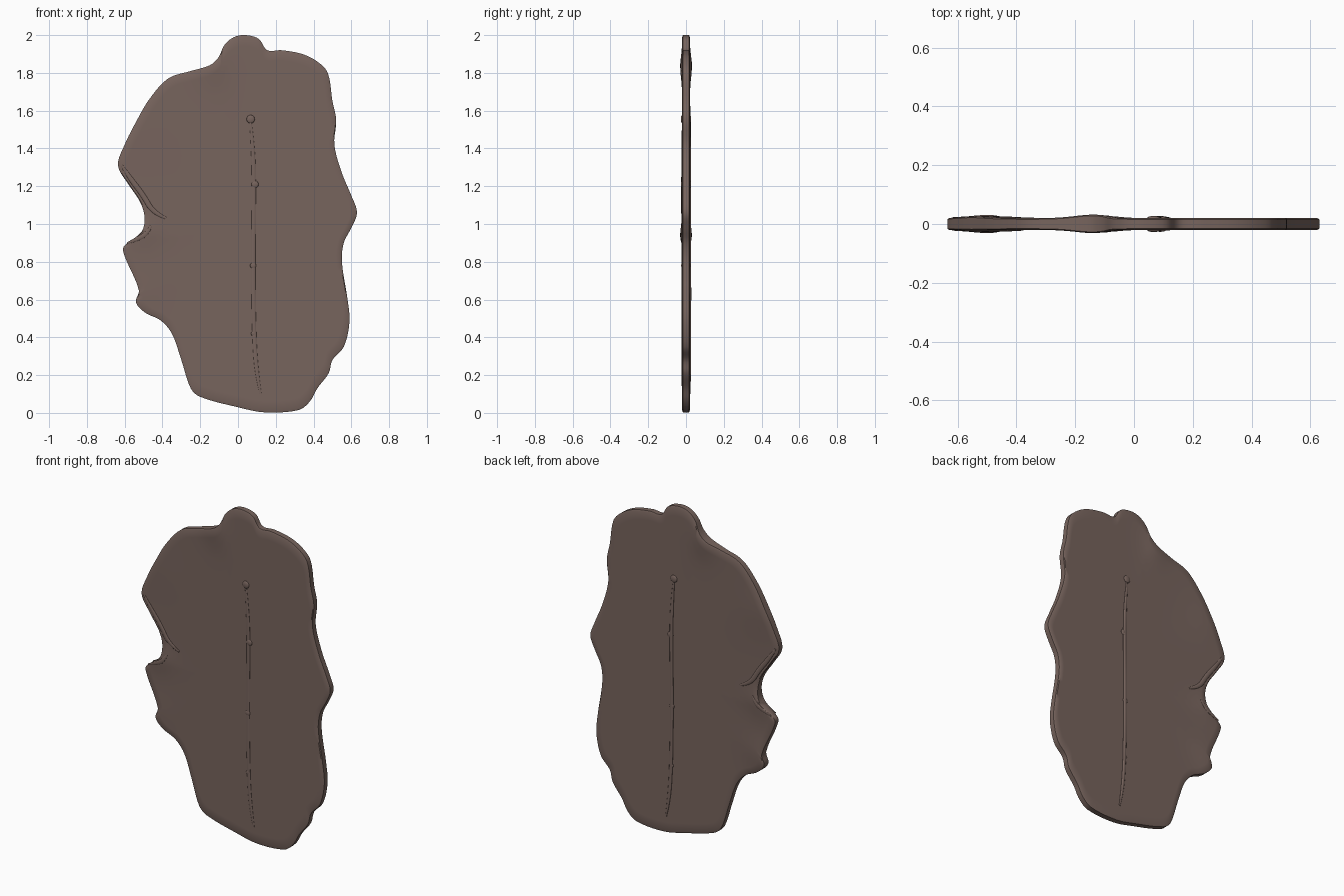
import bpy
import bmesh
import math
from mathutils import Vector
from mathutils.geometry import interpolate_bezier

default_cube = bpy.data.objects.get("Cube")
if default_cube:
    bpy.data.objects.remove(default_cube, do_unlink=True)

# One dull brown for everything
brown = bpy.data.materials.new("dull brown")
brown.use_nodes = True
colour = (.185, .128, .11, 1)
brown.diffuse_color = colour
brown.node_tree.nodes["Principled BSDF"].inputs["Base Color"].default_value = colour

# Outline of the slab in x and z, clockwise from the top tab
outline = [
    (.04, 2), (.11, 1.98), (.155, 1.92), (.23, 1.92), (.34, 1.9), (.42, 1.86),
    (.475, 1.8), (.5, 1.65), (.52, 1.55), (.51, 1.42), (.55, 1.27), (.6, 1.15),
    (.63, 1.06), (.6, .98), (.56, .9), (.55, .8), (.58, .6), (.59, .48),
    (.56, .35), (.5, .28), (.48, .21), (.42, .13), (.38, .06), (.32, .015),
    (.14, .003), (0, .03), (-.2, .085), (-.25, .13), (-.3, .28), (-.35, .42),
    (-.41, .49), (-.49, .53), (-.54, .585), (-.525, .65), (-.6, .83),
    (-.605, .88), (-.51, .96), (-.495, 1.04), (-.52, 1.12), (-.58, 1.21),
    (-.635, 1.31), (-.6, 1.42), (-.54, 1.54), (-.47, 1.66), (-.37, 1.77),
    (-.25, 1.81), (-.15, 1.84), (-.105, 1.88), (-.07, 1.95), (-.02, 1.99),
]


def smooth_loop(points, steps=5):
    """Round a closed loop by passing a smooth curve through its points."""
    points = [Vector((x, 0, z)) for x, z in points]
    count = len(points)
    result = []
    for i, start in enumerate(points):
        before, end, after = points[i - 1], points[(i + 1) % count], points[(i + 2) % count]
        reach = (end - start).length / 3
        first = start + (end - before).normalized() * reach
        second = end - (after - start).normalized() * reach
        result += interpolate_bezier(start, first, second, end, steps + 1)[:-1]
    return result


# Places where the slab swells: x, z, radius, front amount, back amount
swellings = [
    (-.14, 1.84, .09, .011, .012),
    (-.5, .95, .08, .008, .008),
    (-.52, .63, .1, .003, .009),
    (-.52, 1.5, .14, .002, .006),
]


def face_height(x, z, side):
    """Distance of the front (side -1) or back (side 1) from the mid plane."""
    height = .02
    for cx, cz, radius, front, back in swellings:
        falloff = math.exp(-((x - cx) ** 2 + (z - cz) ** 2) / radius ** 2)
        height += falloff * (front if side < 0 else back)
    return height


def finish(obj):
    obj.data.materials.append(brown)
    bpy.ops.object.select_all(action="DESELECT")
    obj.select_set(True)
    bpy.context.view_layer.objects.active = obj
    if obj.type != "MESH":
        bpy.ops.object.convert(target="MESH")
    bpy.ops.object.shade_smooth_by_angle(angle=math.radians(40))


def make_slab():
    """Rings shrinking to the middle on both sides, joined around the rim."""
    rim = smooth_loop(outline)
    centre = Vector((.04, 0, 1))
    scales = [.1, .25, .4, .55, .7, .8, .88, .94, .99, 1]
    bm = bmesh.new()

    def ring(scale, side):
        verts = []
        for point in rim:
            p = centre.lerp(point, scale)
            drop = .004 if scale == 1 else 0
            p.y = side * (face_height(p.x, p.z, side) - drop)
            verts.append(bm.verts.new(p))
        return verts

    rings = [ring(s, -1) for s in scales] + [ring(s, 1) for s in reversed(scales)]
    for inner, outer in zip(rings, rings[1:]):
        for i in range(len(rim)):
            bm.faces.new((inner[i - 1], inner[i], outer[i], outer[i - 1]))
    bm.faces.new(rings[0])
    bm.faces.new(rings[-1])
    bmesh.ops.recalc_face_normals(bm, faces=bm.faces)
    mesh = bpy.data.meshes.new("slab")
    bm.to_mesh(mesh)
    bm.free()
    slab = bpy.data.objects.new("slab", mesh)
    bpy.context.collection.objects.link(slab)
    finish(slab)


def make_ridge(name, points, side, width, height):
    """A low ridge with thin ends, lying half sunk on one face."""
    curve = bpy.data.curves.new(name, "CURVE")
    curve.dimensions = "3D"
    curve.bevel_depth = 1
    curve.bevel_resolution = 3
    curve.use_fill_caps = True
    spline = curve.splines.new("NURBS")
    spline.points.add(len(points) - 1)
    spline.use_endpoint_u = True
    spline.order_u = 3
    for i, (x, z) in enumerate(points):
        # Depth is stretched here and flattened again by the object scale
        y = side * face_height(x, z, side) * width / height
        spline.points[i].co = (x, y, z, 1)
        spline.points[i].radius = width * (.4 if i in (0, len(points) - 1) else 1)
    obj = bpy.data.objects.new(name, curve)
    obj.scale.y = height / width
    bpy.context.collection.objects.link(obj)
    finish(obj)


def make_knot(name, x, z, side, size):
    """A small flattened bump on the midrib."""
    y = side * face_height(x, z, side)
    bpy.ops.mesh.primitive_uv_sphere_add(segments=16, ring_count=8, radius=size,
                                         location=(x, y, z))
    knot = bpy.context.object
    knot.name = name
    knot.scale.y = .35
    finish(knot)


make_slab()

midrib = [(.065, 1.56), (.08, 1.4), (.085, 1.2), (.08, .8), (.085, .4), (.1, .2), (.12, .1)]
fold = [(-.615, 1.31), (-.57, 1.24), (-.5, 1.15), (-.45, 1.06), (-.38, 1.03)]
lower_fold = [(-.585, .9), (-.53, .92), (-.48, .95), (-.46, .99)]
for label, side in (("front", -1), ("back", 1)):
    make_ridge(label + "_midrib", midrib, side, .011, .004 if side < 0 else .007)
    make_ridge(label + "_fold", fold, side, .014, .006)
    make_ridge(label + "_lower_fold", lower_fold, side, .012, .004)
    for i, (x, z) in enumerate([(.067, 1.555), (.09, 1.21), (.08, .78), (.082, .42)]):
        make_knot(f"{label}_knot_{i + 1}", x, z, side, .022 - .003 * i)
